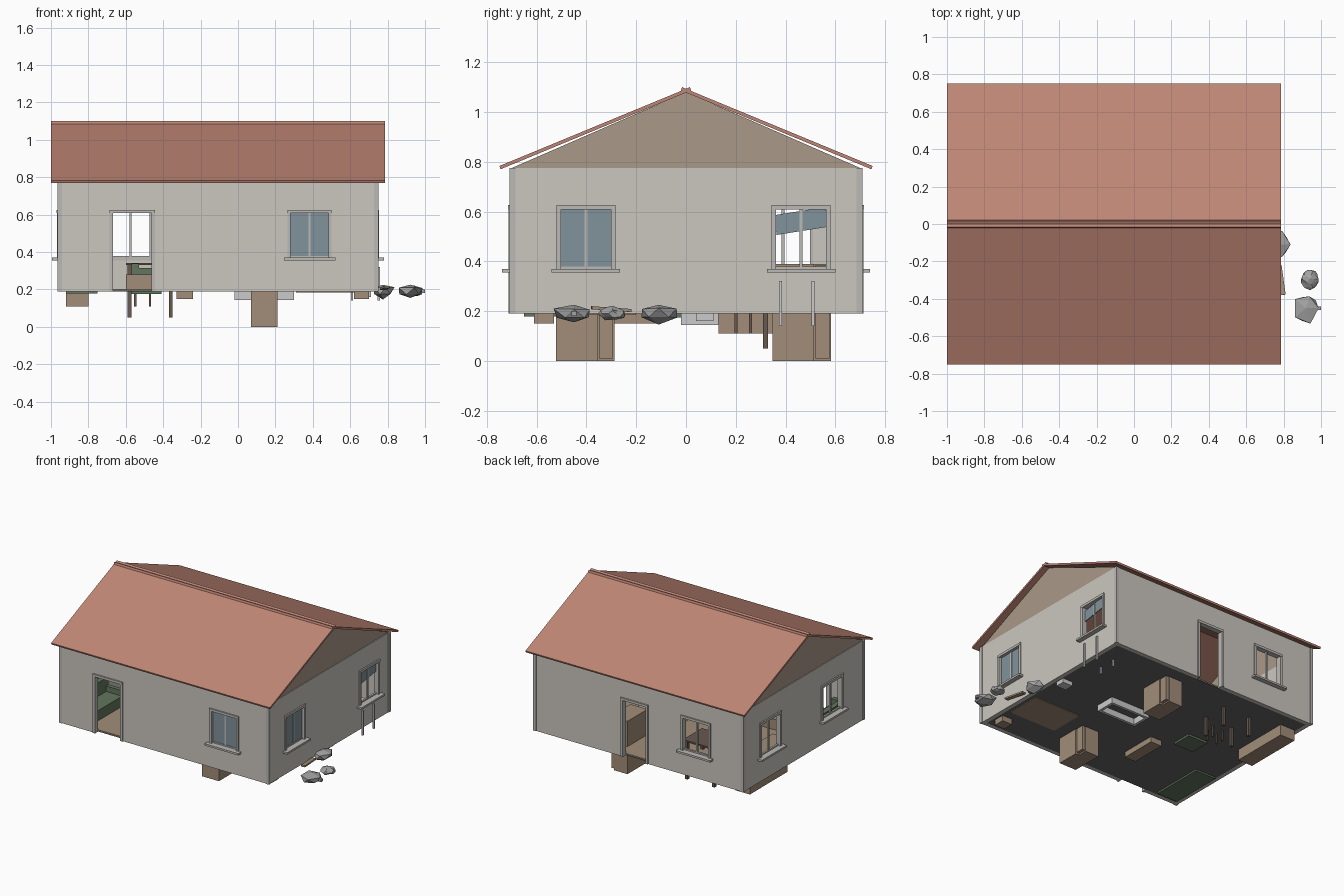
import bpy, bmesh, math, random
from mathutils import Vector, Matrix

if "Cube" in bpy.data.objects:
    bpy.data.objects.remove(bpy.data.objects["Cube"])

random.seed(4)
MATS = {}

def mat(name, rgb):
    m = bpy.data.materials.new(name)
    m.diffuse_color = (*rgb, 1)
    m.use_nodes = True
    m.node_tree.nodes["Principled BSDF"].inputs["Base Color"].default_value = m.diffuse_color
    MATS[name] = m

mat("plaster", (0.60, 0.57, 0.52))
mat("trim", (0.50, 0.49, 0.46))
mat("tile", (0.52, 0.24, 0.18))
mat("wood", (0.36, 0.27, 0.19))
mat("dark_wood", (0.14, 0.10, 0.08))
mat("gable", (0.40, 0.32, 0.25))
mat("glass", (0.22, 0.29, 0.33))
mat("green", (0.12, 0.18, 0.11))
mat("ceramic", (0.65, 0.65, 0.63))
mat("stone", (0.36, 0.36, 0.36))
mat("concrete", (0.13, 0.13, 0.13))

def finish(name, bm, m):
    me = bpy.data.meshes.new(name)
    bmesh.ops.recalc_face_normals(bm, faces=bm.faces)
    bm.to_mesh(me)
    bm.free()
    ob = bpy.data.objects.new(name, me)
    bpy.context.collection.objects.link(ob)
    if m:
        me.materials.append(MATS[m])
    return ob

def boxes(name, items, m=None):
    """One object from boxes given as (x0, x1, y0, y1, z0, z1)."""
    bm = bmesh.new()
    for x0, x1, y0, y1, z0, z1 in items:
        c = Matrix.Translation(((x0 + x1) / 2, (y0 + y1) / 2, (z0 + z1) / 2))
        bmesh.ops.create_cube(bm, size=1, matrix=c @ Matrix.Diagonal((x1 - x0, y1 - y0, z1 - z0, 1)))
    return finish(name, bm, m)

def prism(name, yz, x0, x1, m):
    """Extrude a (y, z) outline along x."""
    bm = bmesh.new()
    f = bm.faces.new([bm.verts.new((x0, y, z)) for y, z in yz])
    r = bmesh.ops.extrude_face_region(bm, geom=[f])
    bmesh.ops.translate(bm, verts=[v for v in r["geom"] if isinstance(v, bmesh.types.BMVert)], vec=(x1 - x0, 0, 0))
    return finish(name, bm, m)

X0, X1, Y, Z0, Z1, T = -0.96, 0.745, 0.705, 0.19, 0.775, 0.03

# Openings: wall, start, end, bottom, has glass
OPENINGS = [
    ("front", -0.68, -0.45, Z0, False), ("front", 0.27, 0.495, 0.37, True),
    ("back", -0.18, 0.03, Z0, False), ("back", -0.69, -0.46, 0.37, False),
    ("right", -0.515, -0.29, 0.37, True), ("right", 0.35, 0.575, 0.37, False),
    ("left", 0.27, 0.51, 0.37, False), ("left", -0.45, -0.21, 0.37, False)]
TOP = 0.62

def on_wall(wall, u0, u1, d0, d1, z0, z1):
    """Box along a wall; d is the distance outwards from its outer face."""
    if wall == "front":
        return (u0, u1, -Y - d1, -Y - d0, z0, z1)
    if wall == "back":
        return (u0, u1, Y + d0, Y + d1, z0, z1)
    if wall == "right":
        return (X1 + d0, X1 + d1, u0, u1, z0, z1)
    return (X0 - d1, X0 - d0, u0, u1, z0, z1)

# Walls: hollow shell with door and window openings
walls = boxes("walls", [(X0, X1, -Y, Y, Z0, Z1)], "plaster")
inside = boxes("cutter_inside", [(X0 + T, X1 - T, -Y + T, Y - T, 0, 1)])
holes = boxes("cutter_openings", [on_wall(w, a, b, -0.1, 0.1, z - (0.1 if z == Z0 else 0), TOP)
                                  for w, a, b, z, g in OPENINGS])
for cutter in (inside, holes):
    mod = walls.modifiers.new("cut", "BOOLEAN")
    mod.operation, mod.solver, mod.object = "DIFFERENCE", "EXACT", cutter
    cutter.hide_render = True
    cutter.hide_viewport = True

# Corner posts
boxes("corner_posts", [(x - 0.012, x + 0.012, y - 0.012, y + 0.012, Z0, Z1)
                       for x in (X0 + 0.007, X1 - 0.007) for y in (Y - 0.007, -Y + 0.007)], "trim")

# Frames, sills, mullions and panes
for i, (w, a, b, z, g) in enumerate(OPENINGS):
    t = 0.012
    parts = [on_wall(w, a - t / 2, a + t, -T, 0.008, z, TOP), on_wall(w, b - t, b + t / 2, -T, 0.008, z, TOP),
             on_wall(w, a - t / 2, b + t / 2, -T, 0.01, TOP - t, TOP + t / 2)]
    if z == Z0:
        boxes(f"door_frame_{i}", parts, "trim")
        continue
    mid = (a + b) / 2
    parts.append(on_wall(w, mid - 0.006, mid + 0.006, -0.022, -0.008, z, TOP))
    parts.append(on_wall(w, a, b, -0.022, -0.008, z, z + 0.01))
    boxes(f"window_frame_{i}", parts, "trim")
    boxes(f"window_sill_{i}", [on_wall(w, a - 0.025, b + 0.025, -T, 0.035, z - 0.014, z)], "trim")
    if g:
        boxes(f"window_glass_{i}", [on_wall(w, a, b, -0.018, -0.012, z, TOP)], "glass")

# Broken pane left hanging in the right rear window
pane = boxes("broken_pane", [(-0.003, 0.003, -0.105, 0.105, -0.04, 0.04)], "glass")
pane.location = (X1 - 0.015, 0.462, 0.562)
pane.rotation_euler = (math.radians(9), 0, 0)

# Floor
boxes("floor_slab", [(X0 + T, X1 - T, -Y + T, Y - T, Z0, 0.198)], "concrete")
boxes("floor_boards", [(X0 + T, X1 - T, -Y + T, Y - T, 0.198, 0.203)], "wood")

# Gables
for n, x in (("left", X0 + 0.005), ("right", X1 - 0.025)):
    prism(f"{n}_gable", [(-0.70, Z1), (0.70, Z1), (0, 1.08)], x, x + 0.02, "gable")

# Roof slopes and ridge caps
for n, s in (("front", -1), ("back", 1)):
    prism(f"{n}_roof", [(0, 1.078), (s * 0.745, 0.77), (s * 0.75, 0.783), (0, 1.093)], -1, 0.785, "tile")
prism("ridge_cap", [(-0.022, 1.08), (-0.016, 1.1), (0, 1.093), (0.016, 1.1), (0.022, 1.08)], -1, 0.785, "tile")

# Wardrobes with a door panel on the right face
for n, y in (("front", -0.405), ("rear", 0.465)):
    boxes(f"{n}_wardrobe", [(0.07, 0.18, y - 0.117, y + 0.117, 0, 0.39)], "wood")
    boxes(f"{n}_wardrobe_doors", [(0.18, 0.21, y - 0.117, y + 0.05, 0, 0.39),
                                  (0.18, 0.205, y + 0.055, y + 0.112, 0.01, 0.385)], "wood")

# Seats: base, back and two arms, facing +x
def seat(name, x0, x1, y0, y1, z, h):
    boxes(name, [(x0, x1, y0, y1, z, z + 0.1), (x0, x0 + 0.04, y0, y1, z + 0.1, z + h),
                 (x0 + 0.04, x1, y0, y0 + 0.03, z + 0.1, z + 0.14),
                 (x0 + 0.04, x1, y1 - 0.03, y1, z + 0.1, z + 0.14)], "green")

seat("sofa", -0.92, -0.75, -0.65, -0.25, 0.178, 0.2)
seat("armchair", -0.57, -0.41, -0.07, 0.08, 0.175, 0.165)

# Tables: top on four legs
def table(name, x0, x1, y0, y1, z0, z1, r, m):
    boxes(name, [(x - r, x + r, y - r, y + r, z0, z1) for x in (x0, x1) for y in (y0, y1)]
          + [(x0 - 0.02, x1 + (0.02 if x1 < 0.7 else -0.03), y0 - 0.02, y1 + 0.02, z1, z1 + 0.012)], m)

table("dining_table", -0.58, -0.36, 0.32, 0.50, 0.05, 0.33, 0.01, "dark_wood")
table("stool", -0.55, -0.47, 0.20, 0.26, 0.11, 0.27, 0.006, "dark_wood")
table("side_desk", 0.61, 0.752, 0.38, 0.51, 0.14, 0.32, 0.006, "ceramic")

# Low wooden furniture
boxes("long_cabinet", [(-0.92, -0.80, 0.13, 0.57, 0.11, 0.36)], "wood")
boxes("low_cupboard", [(-0.33, -0.24, -0.38, -0.11, 0.15, 0.30)], "wood")
boxes("coffee_table", [(-0.60, -0.40, -0.34, -0.20, 0.20, 0.28)], "wood")
boxes("nightstand", [(0.62, 0.70, -0.61, -0.53, 0.15, 0.28)], "wood")
boxes("bed_frame", [(0.31, 0.69, -0.46, -0.20, 0.185, 0.25), (0.67, 0.70, -0.46, -0.20, 0.25, 0.35)], "wood")
boxes("mattress", [(0.32, 0.67, -0.45, -0.21, 0.25, 0.28)], "ceramic")

# Bathtub: open rim walls, and basin
boxes("bathtub", [(-0.02, 0.30, -0.02, 0.0, 0.145, 0.29), (-0.02, 0.30, 0.11, 0.13, 0.145, 0.29),
                  (-0.02, 0.0, 0.0, 0.11, 0.145, 0.29), (0.28, 0.30, 0.0, 0.11, 0.145, 0.29)], "ceramic")
boxes("basin", [(0.63, 0.71, 0.04, 0.11, 0.16, 0.32)], "ceramic")

# Rubble outside the right wall
for i, (x, y, z, sx, sy, sz) in enumerate([(0.92, -0.45, 0.19, 0.08, 0.09, 0.042),
                                           (0.942, -0.295, 0.19, 0.05, 0.055, 0.03),
                                           (0.775, -0.11, 0.192, 0.065, 0.09, 0.042)]):
    bm = bmesh.new()
    bmesh.ops.create_icosphere(bm, subdivisions=2 if i == 1 else 1, radius=1)
    for v in bm.verts:
        v.co *= random.uniform(0.75, 1.1)
        v.co = Vector((x + max(-1, min(1, v.co.x)) * sx, y + v.co.y * sy, z + v.co.z * sz))
    finish(f"rock_{i}", bm, "stone")
plank = boxes("fallen_plank", [(-0.015, 0.015, -0.08, 0.08, -0.006, 0.006)], "wood")
plank.location = (0.785, -0.30, 0.208)
plank.rotation_euler = (math.radians(-4), 0, math.radians(8))
# Outermost pebble fixing the right extent of the rubble
boxes("pebble", [(0.98, 1.0, -0.46, -0.44, 0.18, 0.2)], "stone")
